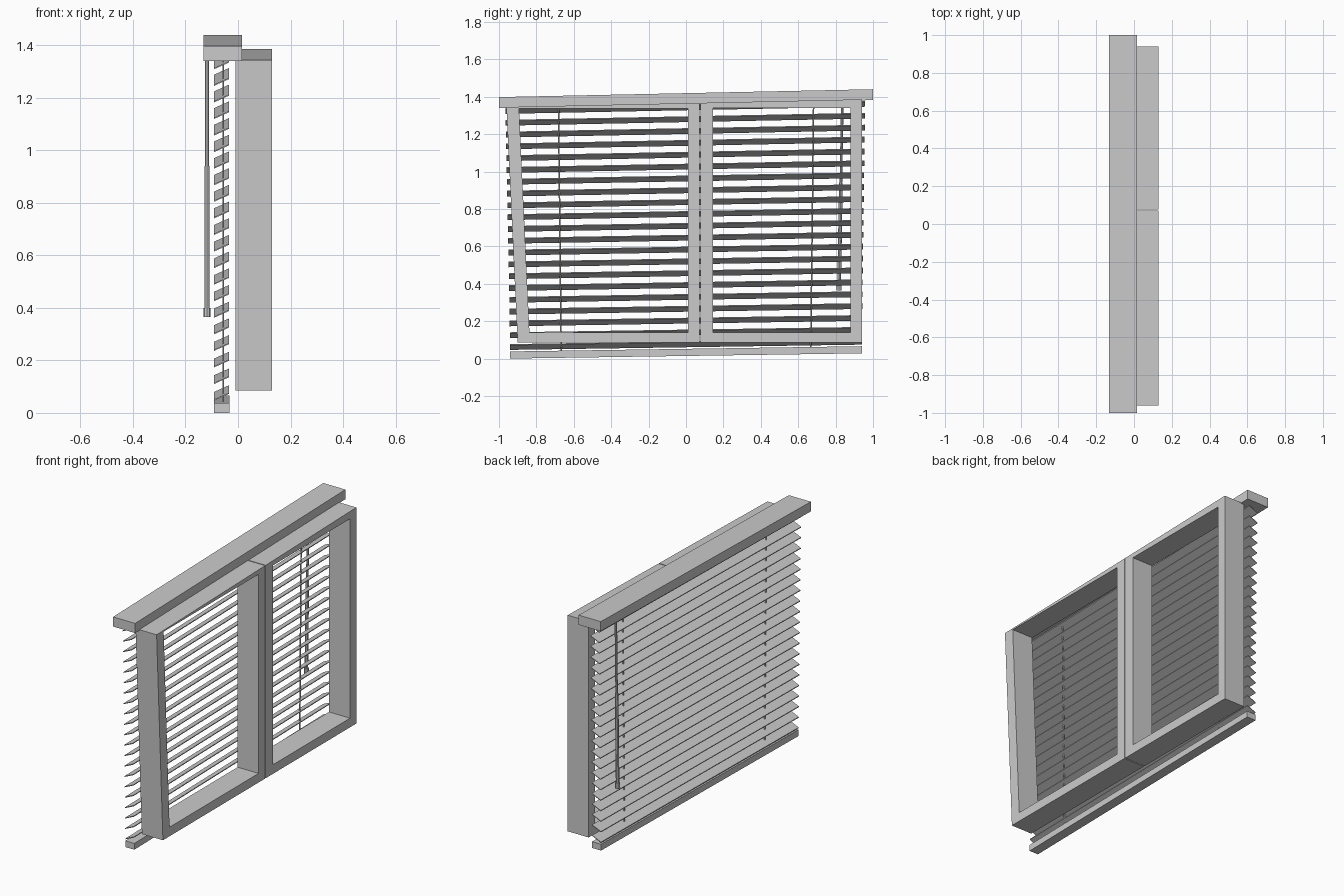
import bpy
import bmesh
from mathutils import Vector

if "Cube" in bpy.data.objects:
    bpy.data.objects.remove(bpy.data.objects["Cube"])


def make_object(name, bm):
    bmesh.ops.recalc_face_normals(bm, faces=bm.faces)
    mesh = bpy.data.meshes.new(name)
    bm.to_mesh(mesh)
    bm.free()
    ob = bpy.data.objects.new(name, mesh)
    bpy.context.collection.objects.link(ob)
    return ob


def bar(name, sec_a, sec_b, ya, yb):
    """Solid between an (x, z) section at ya and a matching one at yb."""
    bm = bmesh.new()
    a = [bm.verts.new((x, ya, z)) for x, z in sec_a]
    b = [bm.verts.new((x, yb, z)) for x, z in sec_b]
    n = len(a)
    bm.faces.new(a)
    bm.faces.new(b[::-1])
    for i in range(n):
        j = (i + 1) % n
        bm.faces.new((a[i], a[j], b[j], b[i]))
    return make_object(name, bm)


def sloped_box(name, x0, x1, ya, yb, za, zb, h):
    def section(z):
        return [(x0, z), (x1, z), (x1, z + h), (x0, z + h)]
    return bar(name, section(za), section(zb), ya, yb)


def window_frame(name, outer, inner, x0=-0.01, x1=0.13):
    """Four-sided frame from (y, z) corner loops, extruded along x."""
    bm = bmesh.new()
    loops = [[bm.verts.new((x, y, z)) for y, z in pts]
             for x, pts in ((x0, outer), (x1, outer), (x1, inner), (x0, inner))]
    for k in range(4):
        p, q = loops[k], loops[(k + 1) % 4]
        for i in range(4):
            j = (i + 1) % 4
            bm.faces.new((p[i], p[j], q[j], q[i]))
    return make_object(name, bm)


def rod(name, start, end, radius, sides=8):
    a, b = Vector(start), Vector(end)
    d = b - a
    bpy.ops.mesh.primitive_cylinder_add(vertices=sides, radius=radius,
                                        depth=d.length, location=(a + b) / 2)
    ob = bpy.context.object
    ob.name = name
    ob.rotation_euler = d.to_track_quat('Z', 'Y').to_euler()
    bpy.ops.object.shade_smooth_by_angle()
    return ob


# Head rail and bottom rail, both rising slightly toward +y
sloped_box("head_rail", -0.132, 0.015, -1, 1, 1.34, 1.382, 0.058)
sloped_box("bottom_rail", -0.092, -0.032, -0.94, 0.94, 0, 0.028, 0.038)

# Two window frames side by side, the left one leaning
window_frame("left_window_frame",
             [(-0.90, 0.085), (0.072, 0.085), (0.072, 1.367), (-0.96, 1.345)],
             [(-0.837, 0.14), (0.01, 0.14), (0.01, 1.338), (-0.893, 1.338)])
window_frame("right_window_frame",
             [(0.078, 0.085), (0.94, 0.085), (0.94, 1.386), (0.078, 1.367)],
             [(0.145, 0.14), (0.88, 0.14), (0.88, 1.34), (0.145, 1.34)])

# Tilted slats
COUNT = 21
for i in range(COUNT):
    t = i / (COUNT - 1)
    z = 0.062 + t * 1.262
    rise = 0.028 + t * 0.010
    lo, hi, th = -0.013, 0.013, 0.005

    def section(c):
        return [(-0.092, c + lo - th / 2), (-0.034, c + hi - th / 2),
                (-0.034, c + hi + th / 2), (-0.092, c + lo + th / 2)]
    bar(f"slat_{i + 1}", section(z), section(z + rise),
        -0.94 - 0.025 * t, 0.94 + 0.018 * t)

# Ladder cords through the slats
for side, label in ((-1, "left"), (1, "right")):
    rod(f"{label}_ladder_cord", (-0.056, side * 0.667, 0.03),
        (-0.056, side * 0.682, 1.36), 0.004, 6)

# Tilt wand with a thicker grip and end knob
rod("wand_upper", (-0.118, 0.828, 0.92), (-0.118, 0.836, 1.38), 0.007)
rod("wand_lower", (-0.118, 0.819, 0.39), (-0.118, 0.828, 0.94), 0.010)
rod("wand_knob", (-0.118, 0.818, 0.365), (-0.118, 0.819, 0.40), 0.014)
